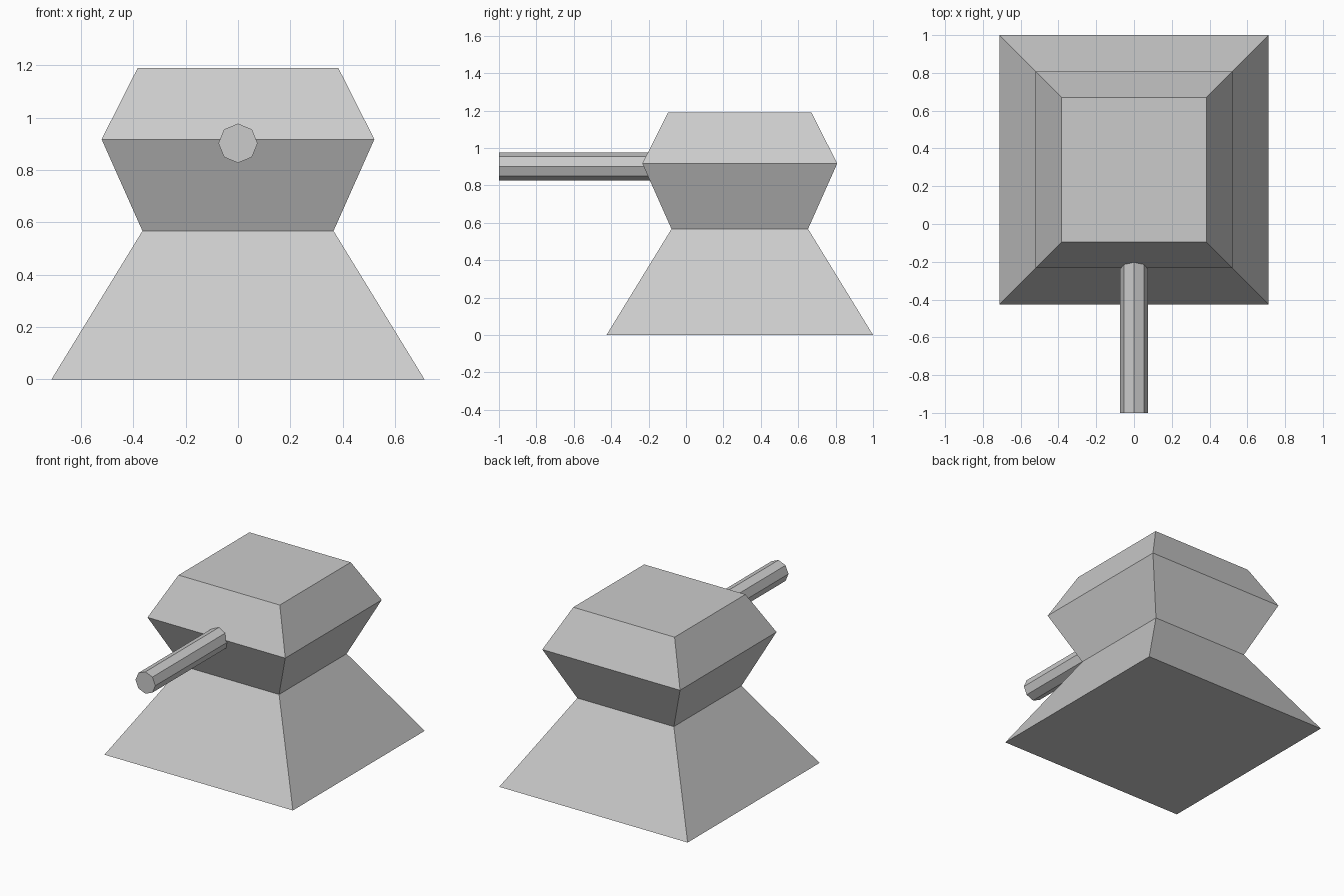
import bpy, bmesh, math

if "Cube" in bpy.data.objects:
    bpy.data.objects.remove(bpy.data.objects["Cube"])

CY = 0.2875  # tower centre along y


def square_loft(name, profile, cap_bottom, cap_top):
    """Stack square rings given as (half width, z) and skin them."""
    bm = bmesh.new()
    rings = [[bm.verts.new((sx * h, CY + sy * h, z))
              for sx, sy in ((-1, -1), (1, -1), (1, 1), (-1, 1))]
             for h, z in profile]
    for a, b in zip(rings, rings[1:]):
        for i in range(4):
            j = (i + 1) % 4
            bm.faces.new((a[i], a[j], b[j], b[i]))
    if cap_bottom:
        bm.faces.new(rings[0][::-1])
    if cap_top:
        bm.faces.new(rings[-1])
    mesh = bpy.data.meshes.new(name)
    bm.to_mesh(mesh)
    bm.free()
    obj = bpy.data.objects.new(name, mesh)
    bpy.context.collection.objects.link(obj)
    return obj


# Tapered pedestal and faceted turret head, meeting at the waist
square_loft("pedestal", [(0.7125, 0.0), (0.365, 0.567)], True, False)
square_loft("turret_head", [(0.365, 0.567), (0.521, 0.917), (0.383, 1.19)], False, True)

# Eight-sided barrel pointing forward, its rear end sunk into the head
front, rear = -1.0, -0.1
bpy.ops.mesh.primitive_cylinder_add(vertices=8, radius=0.075, depth=rear - front,
                                    location=(0, (front + rear) / 2, 0.902),
                                    rotation=(math.pi / 2, 0, 0))
bpy.context.object.name = "barrel"
